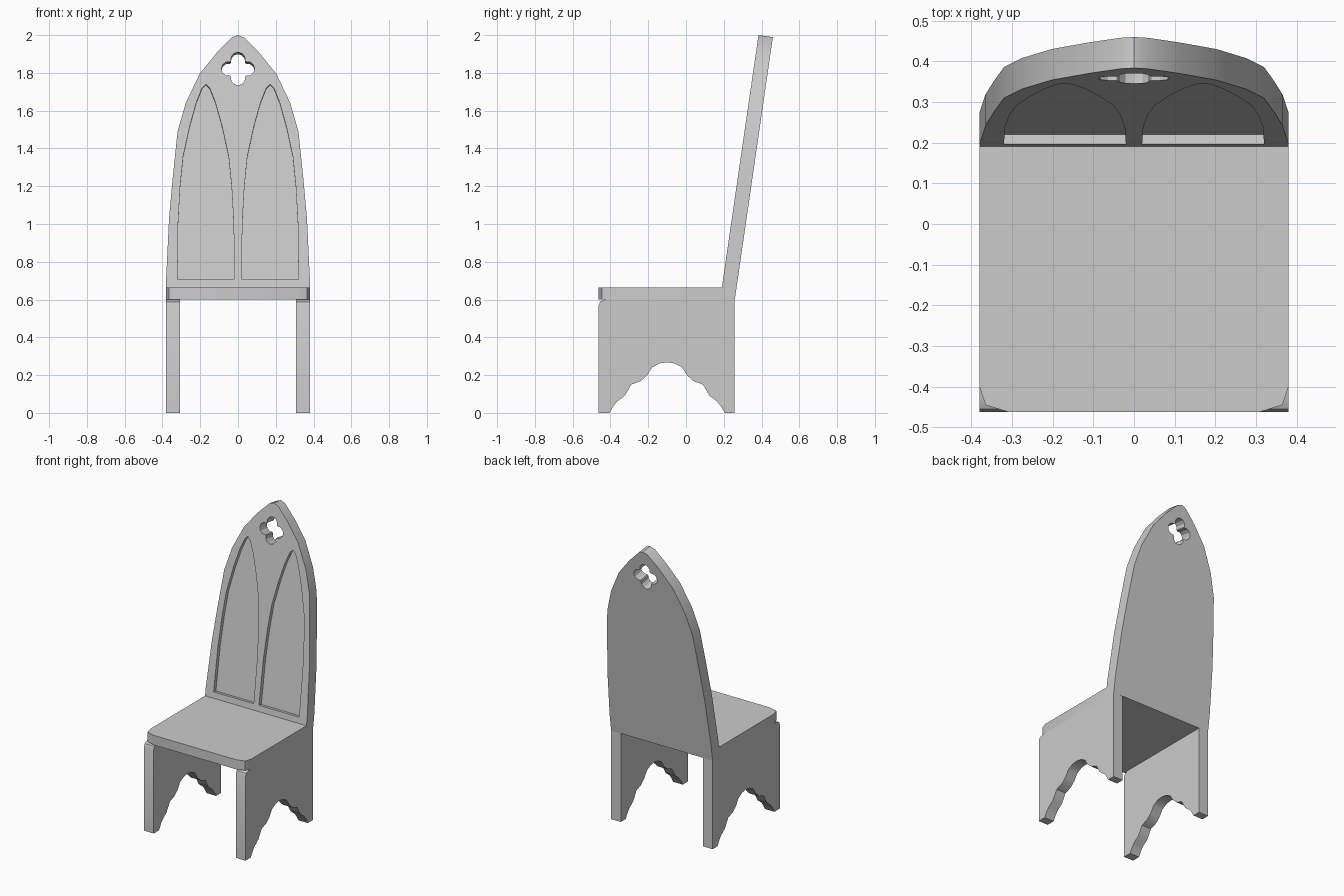
import bpy, bmesh, math
from mathutils import Vector

cube = bpy.data.objects.get("Cube")
if cube:
    bpy.data.objects.remove(cube, do_unlink=True)

grey = bpy.data.materials.new("plain_grey")
grey.use_nodes = True
colour = (0.6, 0.6, 0.6, 1)
grey.diffuse_color = colour
grey.node_tree.nodes["Principled BSDF"].inputs["Base Color"].default_value = colour

LEAN = 0.145                       # backward slope of the backrest
TILT = math.atan(LEAN)
SEAT_TOP, SEAT_BOTTOM = 0.665, 0.6


def prism(name, outline, place, start, end):
    """Solid from a flat outline; place(u, v, depth) gives the 3D point."""
    bm = bmesh.new()
    near = [bm.verts.new(place(u, v, start)) for u, v in outline]
    far = [bm.verts.new(place(u, v, end)) for u, v in outline]
    bm.faces.new(near)
    bm.faces.new(far[::-1])
    for i in range(len(near)):
        j = (i + 1) % len(near)
        bm.faces.new((near[i], far[i], far[j], near[j]))
    bmesh.ops.recalc_face_normals(bm, faces=bm.faces)
    mesh = bpy.data.meshes.new(name)
    bm.to_mesh(mesh)
    bm.free()
    mesh.materials.append(grey)
    obj = bpy.data.objects.new(name, mesh)
    bpy.context.collection.objects.link(obj)
    return obj


def activate(obj):
    bpy.ops.object.select_all(action='DESELECT')
    obj.select_set(True)
    bpy.context.view_layer.objects.active = obj


def smooth(obj):
    activate(obj)
    bpy.ops.object.shade_smooth_by_angle(angle=math.radians(32))


def cut(obj, cutter):
    activate(obj)
    mod = obj.modifiers.new("cut", 'BOOLEAN')
    mod.operation, mod.solver, mod.object = 'DIFFERENCE', 'EXACT', cutter
    bpy.ops.object.modifier_apply(modifier=mod.name)
    bpy.data.objects.remove(cutter, do_unlink=True)


def mirrored(half, centre=0):
    """Full outline from a half listed from the bottom up to the tip."""
    right = [(centre + u, v) for u, v in half]
    left = [(centre - u, v) for u, v in half[::-1] if u > 0]
    return right + left


def leaning(x, z, depth):
    return Vector((x, 0.19 + (z - SEAT_TOP) * LEAN + depth * math.cos(TILT),
                   z - depth * math.sin(TILT)))


def sideways(y, z, x):
    return Vector((x, y, z))


def upright(x, y, z):
    return Vector((x, y, z))


# Seat with clipped front corners
seat = prism("seat", [(0.38, 0.2), (-0.38, 0.2), (-0.38, -0.4), (-0.365, -0.445),
                      (-0.31, -0.462), (0.31, -0.462), (0.365, -0.445), (0.38, -0.4)],
             upright, SEAT_BOTTOM, SEAT_TOP)
smooth(seat)

# Side panels with a scalloped arch between the feet
arch = [(0.305, 0), (0.285, 0.035), (0.265, 0.06), (0.225, 0.09), (0.21, 0.115),
        (0.19, 0.15), (0.14, 0.168), (0.105, 0.2), (0.08, 0.24), (0.04, 0.262), (0, 0.268)]
side = mirrored(arch, -0.1) + [(-0.462, 0), (-0.462, 0.57), (-0.455, 0.588), (-0.43, 0.6),
                               (0.258, 0.6), (0.258, 0)]
for label, sign in (("left", 1), ("right", -1)):
    smooth(prism(label + "_side_panel", side, sideways, sign * 0.308, sign * 0.38))

# Leaning pointed backrest, levelled along its bottom edge
gable = [(0.38, 0.6), (0.38, 0.72), (0.365, 1.03), (0.345, 1.25), (0.32, 1.49),
         (0.277, 1.64), (0.203, 1.795), (0.11, 1.91), (0.033, 1.987), (0, 2.0)]
back = prism("backrest", mirrored(gable), leaning, 0, 0.077)
for v in back.data.vertices:
    if v.co.z < 0.65:
        v.co.y += (SEAT_BOTTOM - v.co.z) * LEAN
        v.co.z = SEAT_BOTTOM

# Two recessed lancet panels
lancet = [(0.15, 0.705), (0.147, 1.0), (0.136, 1.2), (0.12, 1.36), (0.085, 1.52),
          (0.05, 1.645), (0.02, 1.72), (0, 1.74)]
for x in (-0.17, 0.17):
    cut(back, prism("lancet_cutter", mirrored(lancet, x), leaning, -0.05, 0.025))

# Four-lobed opening near the tip
lobes = []
for quarter in range(4):
    for step in range(-3, 4):
        turn = quarter * math.pi / 2
        a = turn + step * math.radians(34)
        lobes.append((0.05 * math.cos(turn) + 0.038 * math.cos(a),
                      1.822 + 0.05 * math.sin(turn) + 0.038 * math.sin(a)))
cut(back, prism("opening_cutter", lobes, leaning, -0.05, 0.15))
smooth(back)
